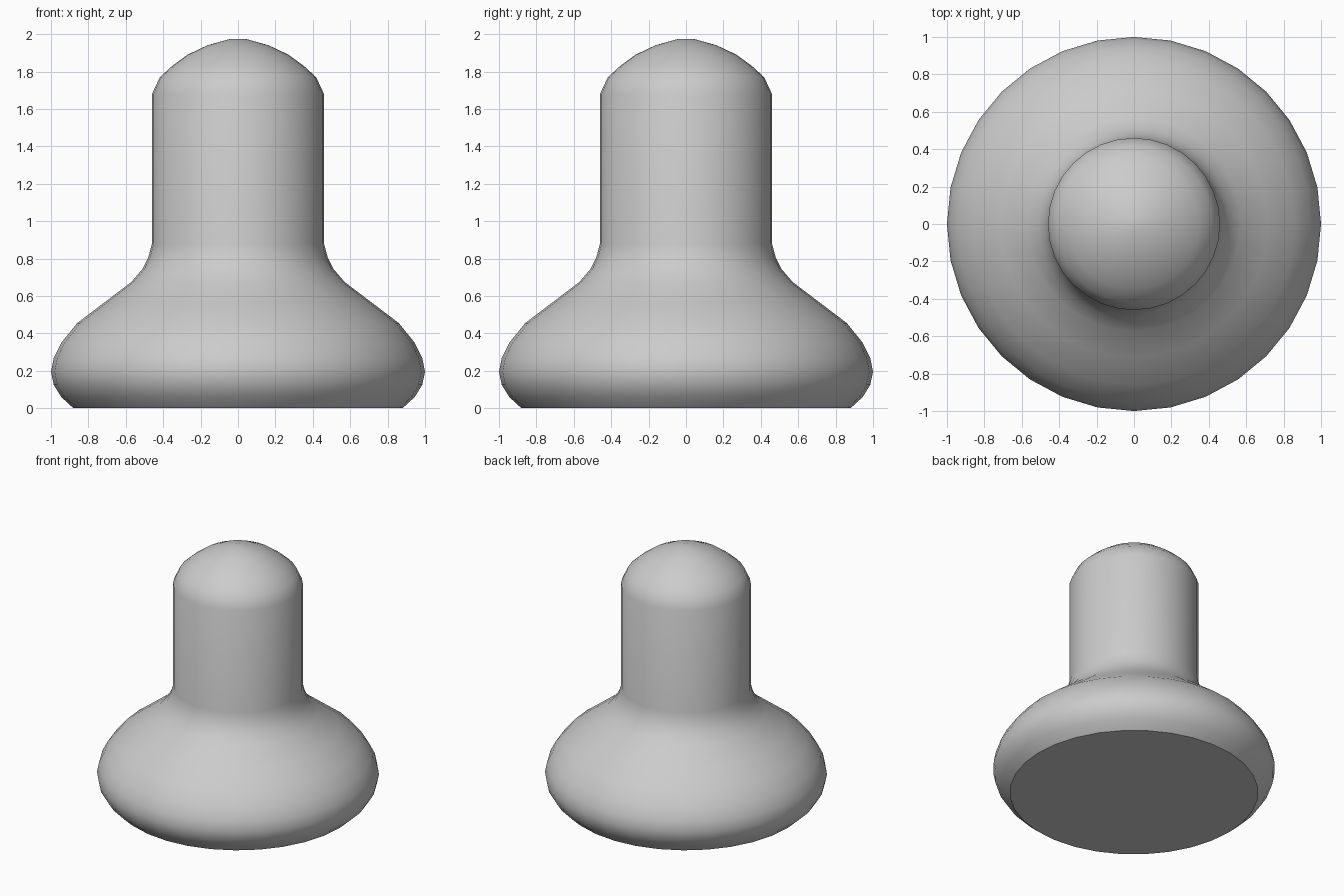
import bpy, bmesh, math

if "Cube" in bpy.data.objects:
    bpy.data.objects.remove(bpy.data.objects["Cube"])

SEGMENTS = 32
# Half-profile (radius, height) from the base edge to near the tip
PROFILE = [(0.88, 0.0), (0.945, 0.06), (0.985, 0.125), (1.0, 0.195), (0.985, 0.27),
           (0.945, 0.35), (0.86, 0.455), (0.715, 0.565), (0.57, 0.675), (0.51, 0.745),
           (0.48, 0.805), (0.46, 0.88), (0.46, 1.68), (0.418, 1.77), (0.35, 1.832),
           (0.27, 1.89), (0.165, 1.94), (0.04, 1.975)]

bm = bmesh.new()
rings = []
for r, z in PROFILE:
    rings.append([bm.verts.new((r * math.cos(2 * math.pi * i / SEGMENTS),
                                r * math.sin(2 * math.pi * i / SEGMENTS), z))
                  for i in range(SEGMENTS)])

# Lathed side
for a, b in zip(rings, rings[1:]):
    for i in range(SEGMENTS):
        j = (i + 1) % SEGMENTS
        bm.faces.new((a[i], a[j], b[j], b[i]))

# Flat underside and small top cap
bm.faces.new(rings[0][::-1])
bm.faces.new(rings[-1])

mesh = bpy.data.meshes.new("pawn_body")
bm.to_mesh(mesh)
bm.free()
body = bpy.data.objects.new("pawn_body", mesh)
bpy.context.collection.objects.link(body)

# Smooth shading, sharp base rim
bpy.context.view_layer.objects.active = body
body.select_set(True)
bpy.ops.object.shade_smooth_by_angle(angle=math.radians(40))
